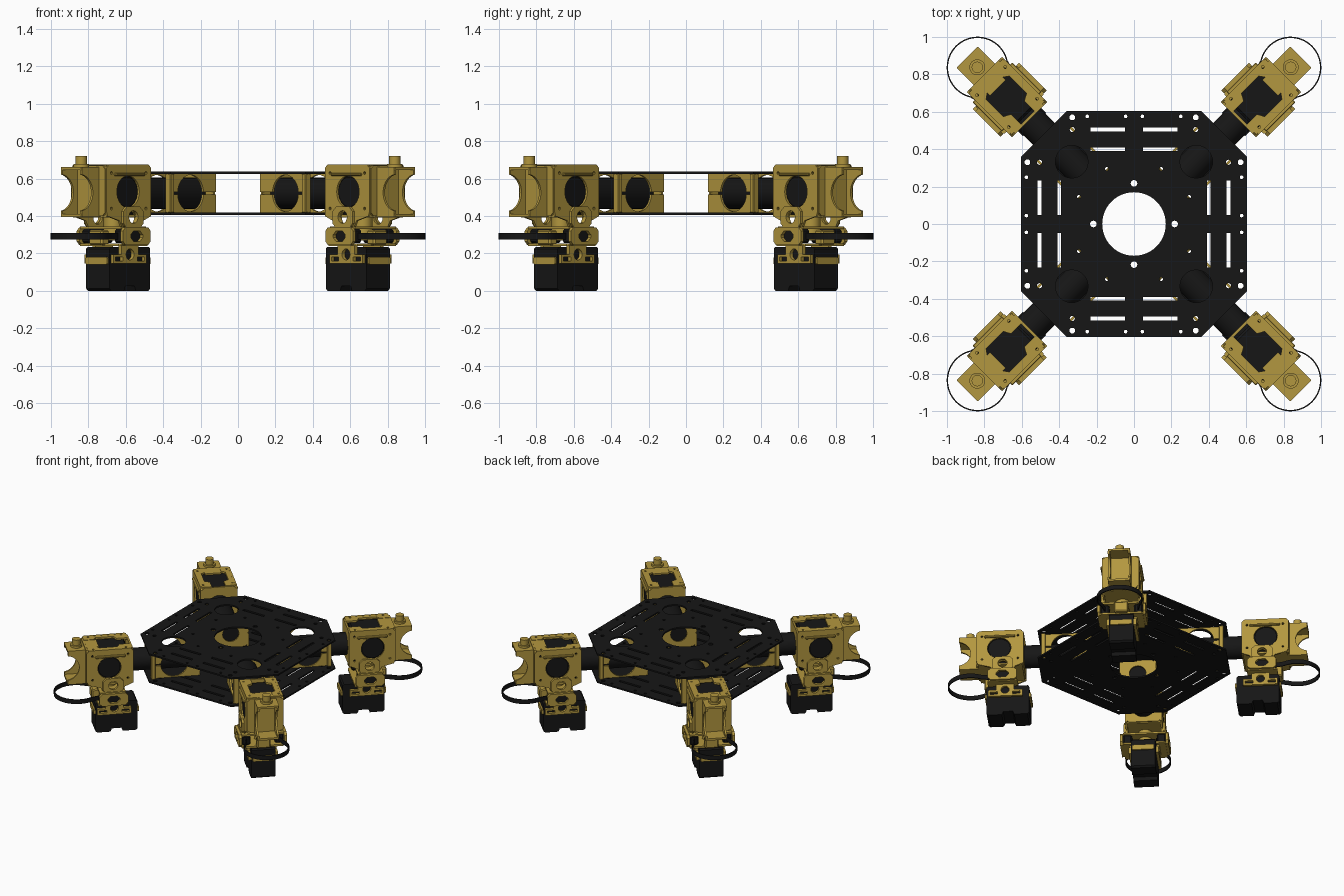
import bpy, bmesh
from math import pi, sin, cos, radians
from mathutils import Matrix, Vector

if "Cube" in bpy.data.objects:
    bpy.data.objects.remove(bpy.data.objects["Cube"])


def mat(name, col):
    m = bpy.data.materials.new(name)
    m.diffuse_color = (*col, 1)
    m.use_nodes = True
    m.node_tree.nodes["Principled BSDF"].inputs["Base Color"].default_value = m.diffuse_color
    return m


GOLD = mat("gold_metal", (0.45, 0.31, 0.05))
BLACK = mat("black_plastic", (0.008, 0.008, 0.008))
PLANES = {"z": Matrix.Identity(4),
          "y": Matrix(((1, 0, 0, 0), (0, 0, -1, 0), (0, 1, 0, 0), (0, 0, 0, 1))),
          "x": Matrix(((0, 0, 1, 0), (1, 0, 0, 0), (0, 1, 0, 0), (0, 0, 0, 1)))}
leg_parts = []


def finish(name, me, m, leg=True):
    me.materials.clear()
    me.materials.append(m)
    for p in me.polygons:
        p.use_smooth = True
        p.material_index = 0
    me.set_sharp_from_angle(angle=radians(30))
    ob = bpy.data.objects.new(name, me)
    bpy.context.collection.objects.link(ob)
    if leg:
        leg_parts.append(ob)
    return ob


def arc(cx, cy, r, a0=0, a1=360, n=24):
    full = abs(a1 - a0) == 360
    k = n if full else n + 1
    return [(cx + r * cos(radians(a0 + (a1 - a0) * i / n)),
             cy + r * sin(radians(a0 + (a1 - a0) * i / n))) for i in range(k)]


def rect(x0, x1, y0, y1, c=0):
    if not c:
        return [(x0, y0), (x1, y0), (x1, y1), (x0, y1)]
    return [(x0 + c, y0), (x1 - c, y0), (x1, y0 + c), (x1, y1 - c),
            (x1 - c, y1), (x0 + c, y1), (x0, y1 - c), (x0, y0 + c)]


def sheet(name, plane, pos, thick, m, outline, holes=(), leg=True):
    """Flat plate with cut-outs, lying across the named axis at pos."""
    cu = bpy.data.curves.new(name, "CURVE")
    cu.dimensions, cu.fill_mode, cu.extrude = "2D", "BOTH", thick / 2
    for loop in [outline, *holes]:
        sp = cu.splines.new("POLY")
        sp.points.add(len(loop) - 1)
        for p, (x, y) in zip(sp.points, loop):
            p.co = (x, y, 0, 1)
        sp.use_cyclic_u = True
    tmp = bpy.data.objects.new(name + "_outline", cu)
    bpy.context.collection.objects.link(tmp)
    me = bpy.data.meshes.new_from_object(tmp.evaluated_get(bpy.context.evaluated_depsgraph_get()))
    bpy.data.objects.remove(tmp)
    off = Vector([pos if a == plane else 0 for a in "xyz"])
    me.transform(Matrix.Translation(off) @ PLANES[plane])
    return finish(name, me, m, leg)


def box(name, x, y, z, m, bevel=0.008):
    bm = bmesh.new()
    bmesh.ops.create_cube(bm, size=1)
    for v in bm.verts:
        v.co = [lo + (c + .5) * (hi - lo) for c, (lo, hi) in zip(v.co, (x, y, z))]
    if bevel:
        bmesh.ops.bevel(bm, geom=bm.edges[:], offset=bevel, segments=1, affect="EDGES")
    me = bpy.data.meshes.new(name)
    bm.to_mesh(me)
    return finish(name, me, m)


def cyl(name, plane, centre, r, depth, m):
    bm = bmesh.new()
    bmesh.ops.create_cone(bm, cap_ends=True, segments=32, radius1=r, radius2=r, depth=depth)
    bm.transform(Matrix.Translation(centre) @ PLANES[plane])
    me = bpy.data.meshes.new(name)
    bm.to_mesh(me)
    return finish(name, me, m)


# Two body deck plates
corner = [(.36, .605), (.41, .555), (.555, .41), (.605, .36)]


def turn(pts, a):
    return [(x * cos(a) - y * sin(a), x * sin(a) + y * cos(a)) for x, y in pts]


octagon, cuts = [], [arc(0, 0, .17, n=48)]
for i in range(4):
    a = i * pi / 2
    octagon += turn(corner[::-1], a)
    cuts += [turn(rect(s * .14 - .092, s * .14 + .092, y - .01, y + .01), a)
             for s in (-1, 1) for y in (.4, .505)]
    dots = [(0, .217, .018), (.145, .295, .01), (-.145, .295, .01), (.33, .57, .016), (-.33, .57, .016)]
    dots += [(s * x, .575, .01) for s in (-1, 1) for x in (.045, .25)]
    dots += [(s * .33, .505, .014) for s in (-1, 1)]
    cuts += [turn(arc(x, y, r, n=10), a) for x, y, r in dots]
horns = [turn(arc(.333, .333, .087, n=32), i * pi / 2) for i in range(4)]
sheet("bottom_deck", "z", .412, .012, BLACK, octagon, cuts, leg=False)
sheet("top_deck", "z", .632, .012, BLACK, octagon, cuts + horns, leg=False)

# ---- One leg, pointing along +x ----
# Shoulder: motor barrel inside split brackets between the decks
cyl("shoulder_motor", "x", (.58, 0, .522), .083, .5, BLACK)
for s in (-1, 1):
    lower = [(.3, .418), (.66, .418), (.66, .516)] + arc(.49, .522, .098, -4, -176, 16) + [(.3, .516)]
    upper = [(u, 1.044 - z) for u, z in lower]
    for nm, o in (("lower", lower), ("upper", upper)):
        sheet("shoulder_bracket_" + nm, "y", s * .125, .014, GOLD, o)
    box("shoulder_post", (.63, .66), (s * .13 - .02, s * .13 + .02), (.418, .626), GOLD, .003)
sheet("shoulder_inner_wall", "x", .305, .012, GOLD, rect(-.125, .125, .418, .626, .02),
      [arc(0, .522, .06)])

# Hip: black motor in a gold cage
box("hip_motor", (.82, 1.09), (-.105, .105), (.4, .655), BLACK, .012)
cyl("hip_motor_barrel", "y", (.965, 0, .53), .08, .25, BLACK)
for s in (-1, 1):
    side = [(.79, .40), (.85, .375), (.87, .34), (1.01, .34), (1.03, .375), (1.12, .40),
            (1.13, .43), (1.13, .655), (1.11, .675), (.81, .675), (.79, .655)]
    sheet("hip_side_plate", "y", s * .127, .014, GOLD, side,
          [arc(.965, .53, .085, n=32), arc(.94, .39, .034, n=16)]
          + [arc(u, z, .008, n=8) for u in (.83, 1.09) for z in (.44, .63)])
    sheet("hip_top_rim", "z", .667, .014, GOLD,
          [(.80, s * .127), (1.12, s * .127), (1.12, s * .06), (1.05, s * .06),
           (1.03, s * .088), (.90, s * .088), (.88, s * .05), (.80, s * .05)],
          [arc(u, s * .107, .008, n=8) for u in (.84, 1.08)])
    box("hip_rib", (.85, 1.07), (min(s * .125, s * .15), max(s * .125, s * .15)),
        (.615, .63), GOLD, .004)
sheet("hip_top_bridge", "z", .665, .012, GOLD, rect(1.03, 1.12, -.06, .06))
sheet("hip_inner_wall", "x", .797, .014, GOLD, rect(-.127, .127, .40, .67, .02),
      [arc(0, .525, .08, n=32)])
sheet("hip_outer_wall", "x", 1.125, .014, GOLD, rect(-.127, .127, .40, .67, .02),
      [arc(0, .53, .06, n=32)])
sheet("hip_floor", "z", .40, .014, GOLD, rect(.8, 1.12, -.127, .127))

# Outer clevis with bitten ends and a hub on top
for s in (-1, 1):
    bite = [(1.12, .395), (1.25, .395), (1.26, .405)] + arc(1.275, .525, .098, 261, 99, 18) \
        + [(1.26, .645), (1.25, .66), (1.12, .66)]
    sheet("clevis_side", "y", s * .073, .014, GOLD, bite)
for nm, z in (("bottom", .402), ("top", .653)):
    sheet("clevis_" + nm, "z", z, .016, GOLD, rect(1.10, 1.262, -.08, .08, .004))
sheet("clevis_back", "x", 1.14, .014, GOLD, rect(-.073, .073, .4, .655))
cyl("hub_base", "z", (1.185, 0, .668), .042, .02, GOLD)
cyl("hub_pin", "z", (1.185, 0, .693), .03, .054, GOLD)

# Knee: linking brackets between hip cage and foot
for s in (-1, 1):
    sheet("knee_tab", "y", s * .142, .016, GOLD,
          rect(.865, 1.015, .335, .45, .025), [arc(.94, .395, .034, n=16)])
    sheet("knee_link", "y", s * .165, .02, GOLD, rect(.835, 1.045, .245, .34, .02),
          [rect(.895, .985, .265, .32, .02)])
    box("knee_link_core", (.85, 1.03), (min(s * .09, s * .155), max(s * .09, s * .155)),
        (.255, .33), BLACK, .01)
    sheet("foot_side_plate", "y", s * .098, .022, GOLD,
          [(.80, .145), (1.05, .145), (1.05, .195), (.99, .195), (.99, .25), (.86, .25),
           (.86, .195), (.80, .195)],
          [arc(.925, .195, .03, n=16), rect(.815, .87, .16, .18), rect(.98, 1.035, .16, .18)])
sheet("knee_top", "z", .338, .014, GOLD, rect(.85, 1.04, -.155, .155), [arc(.945, 0, .05)])
sheet("knee_bottom", "z", .247, .014, GOLD, rect(.83, 1.05, -.155, .155, .01))
cyl("knee_spindle", "z", (.945, 0, .345), .05, .15, GOLD)
box("knee_spacer", (1.02, 1.08), (-.05, .05), (.245, .325), GOLD)

# Foot: black motor block with a notched sole
sole = [(.752, .012), (.764, 0), (.86, 0), (.87, .025), (.94, .025), (.95, 0), (1.046, 0),
        (1.06, .012), (1.06, .225), (1.05, .235), (.762, .235), (.752, .225)]
sheet("foot_block", "y", 0, .176, BLACK, sole)
for u in (.748, 1.064):
    sheet("foot_end_clip", "x", u, .016, GOLD, rect(-.08, .08, .14, .18, .006))

# Bumper band around the foot
loop = arc(1.183, 0, .165, -122, 122, 40)
path = [(.88, -.085)] + loop + [(.88, .085)]
inner = [(.888, .08)] + arc(1.183, 0, .158, 122, -122, 40) + [(.888, -.08)]
sheet("bumper_band", "z", .292, .034, BLACK, path + inner)

# Four copies of the leg around the body
for ob in list(leg_parts):
    base = ob.name
    for i in range(4):
        c = ob if i == 0 else ob.copy()
        if i:
            bpy.context.collection.objects.link(c)
        c.name = f"{base}_leg{i + 1}"
        c.matrix_world = Matrix.Rotation(pi / 4 + i * pi / 2, 4, "Z")
